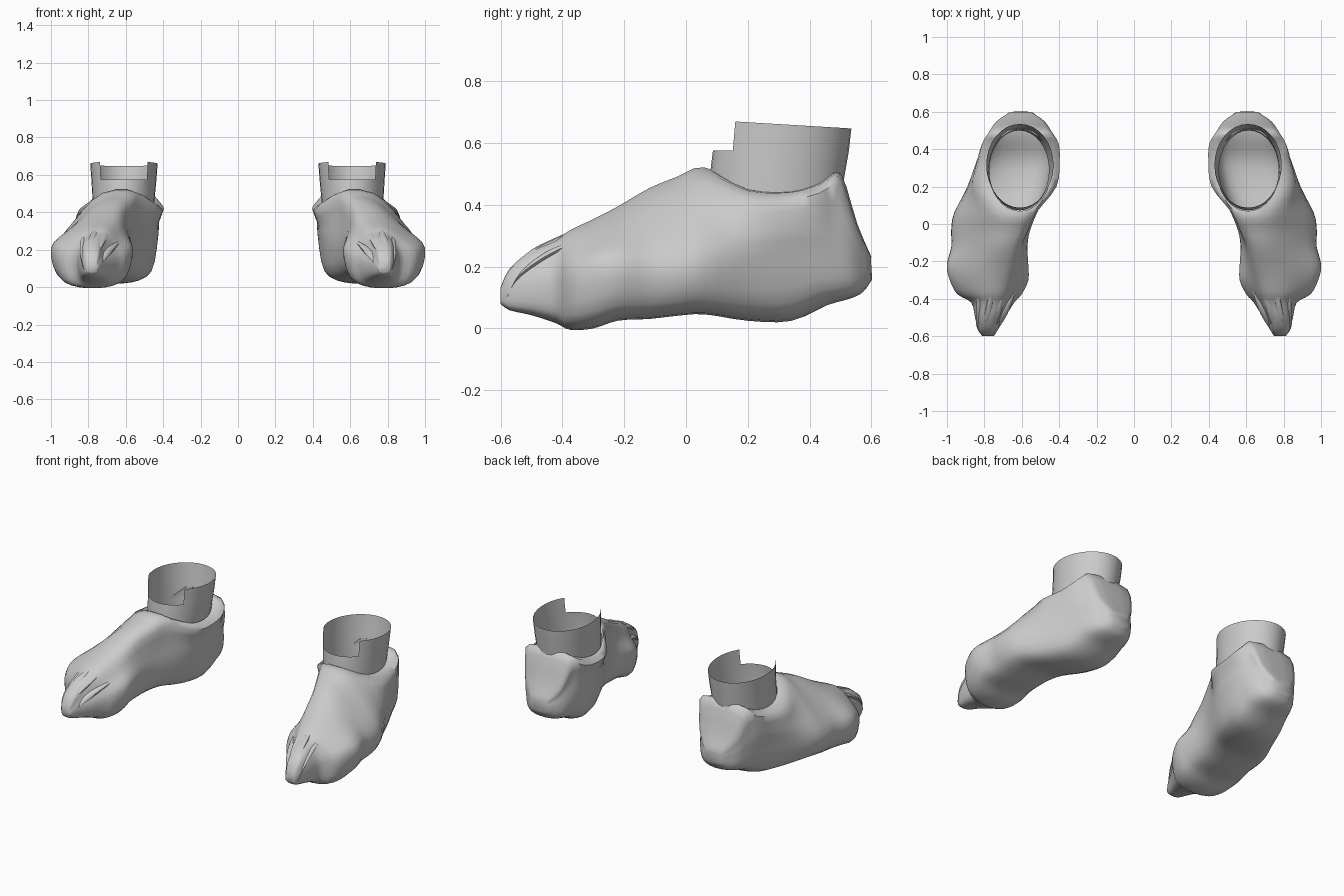
import bpy, bmesh, math
from mathutils import Vector

cube = bpy.data.objects.get("Cube")
if cube:
    bpy.data.objects.remove(cube, do_unlink=True)

grey = bpy.data.materials.new("plain_grey")
grey.use_nodes = True
grey.diffuse_color = (0.6, 0.6, 0.6, 1)
grey.node_tree.nodes["Principled BSDF"].inputs["Base Color"].default_value = grey.diffuse_color


def smooth_path(points, closed, steps):
    """Catmull-Rom interpolation through the given points."""
    n = len(points)
    pick = (lambda i: points[i % n]) if closed else (lambda i: points[max(0, min(n - 1, i))])
    out = []
    for i in range(n if closed else n - 1):
        a, b, c, d = (pick(i + k) for k in (-1, 0, 1, 2))
        for s in range(steps):
            t = s / steps
            out.append(b + (c - a) * t / 2 + (a * 2 - b * 5 + c * 4 - d) * t * t / 2
                       + (b * 3 - a - c * 3 + d) * t ** 3 / 2)
    return out if closed else out + [points[-1]]


def loft(name, rings, caps):
    """Skin a series of closed rings into a mesh object."""
    bm = bmesh.new()
    rows = [[bm.verts.new(p) for p in ring] for ring in rings]
    n = len(rows[0])
    for low, high in zip(rows, rows[1:]):
        for i in range(n):
            j = (i + 1) % n
            bm.faces.new((low[i], low[j], high[j], high[i]))
    if caps:
        bm.faces.new(rows[0])
        bm.faces.new(rows[-1])
    bmesh.ops.recalc_face_normals(bm, faces=bm.faces)
    mesh = bpy.data.meshes.new(name)
    bm.to_mesh(mesh)
    bm.free()
    mesh.materials.append(grey)
    obj = bpy.data.objects.new(name, mesh)
    bpy.context.collection.objects.link(obj)
    return obj


def delete_faces(obj, rule):
    """Remove the faces whose vertices satisfy the rule."""
    bm = bmesh.new()
    bm.from_mesh(obj.data)
    bmesh.ops.delete(bm, geom=[f for f in bm.faces if rule(f)], context="FACES")
    bm.to_mesh(obj.data)
    bm.free()


def activate(obj):
    bpy.ops.object.select_all(action="DESELECT")
    obj.select_set(True)
    bpy.context.view_layer.objects.active = obj


def finish(obj, angle):
    """Smooth shading and a mirrored partner for the other foot."""
    activate(obj)
    bpy.ops.object.shade_smooth_by_angle(angle=math.radians(angle))
    obj.modifiers.new("other_foot", "MIRROR")


def oval(cx, cy, rx, ry, z, count=32):
    angles = [2 * math.pi * i / count for i in range(count)]
    return [Vector((cx + rx * math.cos(a), cy + ry * math.sin(a), z)) for a in angles]


# Shoe body sections, heel to toe:
# y, inner x, outer x, bottom z, top z, top inner x, top outer x, widest z
sections = [
    (.603, .54, .67, .16, .23, .56, .65, .2),
    (.575, .48, .735, .12, .33, .5, .71, .21),
    (.535, .45, .77, .1, .49, .465, .745, .23),
    (.46, .435, .795, .08, .465, .43, .775, .25),
    (.34, .43, .83, .03, .44, .425, .79, .25),
    (.2, .46, .89, .03, .445, .44, .8, .23),
    (.06, .52, .96, .05, .505, .54, .72, .22),
    (-.03, .555, .975, .045, .475, .58, .72, .21),
    (-.12, .57, .975, .035, .44, .62, .74, .21),
    (-.22, .565, 1, .03, .385, .65, .77, .21),
    (-.3, .565, .985, .005, .345, .68, .79, .2),
    (-.375, .6, .945, 0, .31, .7, .8, .17),
    (-.42, .64, .87, .02, .28, .71, .8, .15),
    (-.5, .69, .85, .045, .245, .74, .81, .13),
    (-.57, .73, .83, .06, .19, .75, .81, .12),
    (-.6, .75, .81, .08, .13, .76, .8, .1),
]


def section_ring(y, xi, xo, zb, zt, ti, to, zw):
    w = xo - xi
    low = zb + (zw - zb) * .25
    mid = (zw + zt) / 2
    outline = [(ti, zt), ((xi + ti) / 2 - .01 * w, mid), (xi, zw), (xi + .08 * w, low),
               (xi + .32 * w, zb), (xo - .3 * w, zb), (xo - .07 * w, low), (xo, zw),
               ((xo + to) / 2 + .07 * w, mid), (to, zt)]
    # Heel sections bow forward at their sides so the back is round
    bow = .05 * max(0, min(1, (y - .4) / .13))
    return [Vector((x, y - bow * ((x - .605) / .16) ** 2, z)) for x, z in outline]


rings = [smooth_path(section_ring(*s), True, 3) for s in sections]
columns = [smooth_path(list(col), False, 3) for col in zip(*rings)]
body = loft("shoe_body", list(zip(*columns)), True)

# Foot opening cut into the hollow body, keeping a short inner lip
lip = .385
cutter = loft("opening_cutter", [oval(.61, .288, .167, .219, z) for z in (lip, .8)], True)
cutter.hide_render = True
cut = body.modifiers.new("opening", "BOOLEAN")
cut.object = cutter
cut.solver = "EXACT"
activate(body)
bpy.ops.object.modifier_apply(modifier="opening")
bpy.data.objects.remove(cutter, do_unlink=True)
delete_faces(body, lambda f: all(abs(v.co.z - lip) < .001 for v in f.verts))
finish(body, 55)

# Thin ankle sleeve with the upper front cut away
sleeve = loft("ankle_sleeve", [oval(.614, .288, .16, .212, .385),
                               oval(.612, .29, .165, .217, .46),
                               oval(.61, .307, .174, .22, .575),
                               oval(.61, .315, .18, .22, .66)], False)
delete_faces(sleeve, lambda f: f.calc_center_median().z > .59 and f.calc_center_median().y < .16)
for v in sleeve.data.vertices:
    if v.co.z > .6:
        v.co.z += (.31 - v.co.y) * .06
finish(sleeve, 40)

# Crumpled folds running down to the toe
folds = [
    [(.69, -.3, .325), (.715, -.42, .27), (.75, -.53, .21), (.77, -.58, .14)],
    [(.75, -.28, .345), (.77, -.42, .28), (.79, -.53, .22), (.8, -.58, .14)],
    [(.64, -.36, .24), (.685, -.46, .2), (.73, -.54, .15), (.75, -.58, .1)],
    [(.83, -.38, .27), (.825, -.46, .23), (.825, -.54, .17), (.82, -.58, .1)],
]
for number, path in enumerate(folds):
    centre = smooth_path([Vector(p) for p in path], False, 4)
    tube = []
    for i, c in enumerate(centre):
        r = .006 + .014 * math.sin(math.pi * i / (len(centre) - 1))
        tube.append([c + Vector((r * math.cos(a), r * .5 * math.sin(a), r * math.sin(a)))
                     for a in (k * math.pi / 4 for k in range(8))])
    finish(loft(f"toe_fold_{number + 1}", tube, True), 50)
